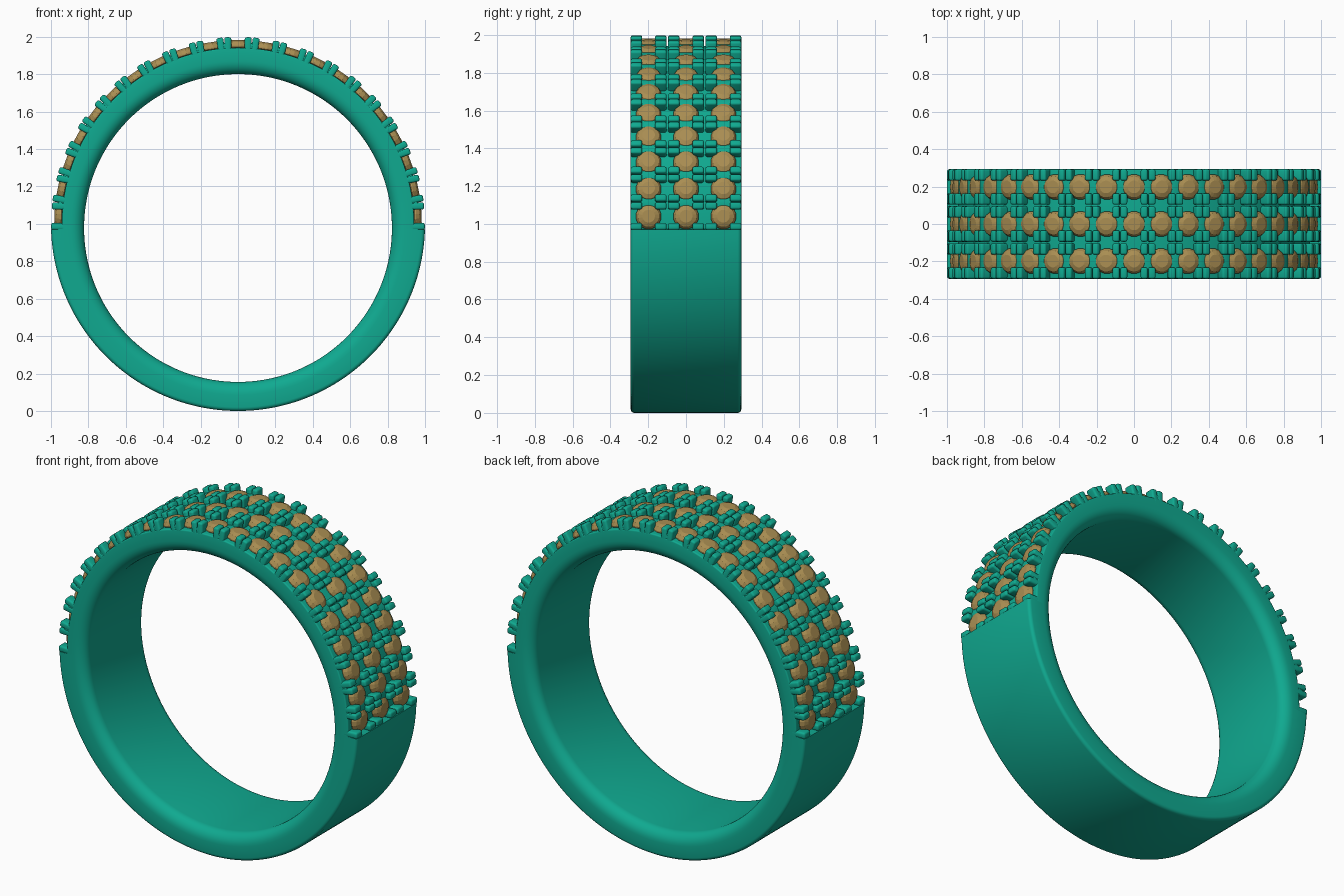
import bpy, bmesh, math
from mathutils import Matrix, Vector

if "Cube" in bpy.data.objects:
    bpy.data.objects.remove(bpy.data.objects["Cube"])

STONES, PITCH = 21, math.radians(8.76)
ROWS = (-0.198, 0.0, 0.198)
START = math.radians(-1.7)          # where the stone-set half begins
SEAT = 0.942                        # radius of the lowered seat floor


def material(name, rgb):
    m = bpy.data.materials.new(name)
    m.diffuse_color = (*rgb, 1)
    m.use_nodes = True
    m.node_tree.nodes["Principled BSDF"].inputs["Base Color"].default_value = m.diffuse_color
    return m


green = material("green_metal", (0.005, 0.40, 0.28))
bronze = material("bronze_stone", (0.40, 0.27, 0.085))


def finish(bm, name, mat, smooth=None):
    bmesh.ops.recalc_face_normals(bm, faces=bm.faces)
    me = bpy.data.meshes.new(name)
    bm.to_mesh(me)
    bm.free()
    ob = bpy.data.objects.new(name, me)
    bpy.context.collection.objects.link(ob)
    me.materials.append(mat)
    if smooth:
        bpy.ops.object.select_all(action='DESELECT')
        ob.select_set(True)
        bpy.context.view_layer.objects.active = ob
        bpy.ops.object.shade_smooth_by_angle(angle=math.radians(smooth))
    return ob


def bore(a):
    # Distance from the ring centre to the slightly lowered bore
    c, r = 0.022, 0.823
    s = math.sin(a)
    return -c * s + math.sqrt(r * r - c * c * (1 - s * s))


def section(a, outer):
    # Half profile (y, radius): outer fillet, flat side, large inner fillet
    b, f = bore(a), 0.02 if outer > 0.98 else 0.008
    half = [(0.293 - f + f * math.sin(t), outer - f + f * math.cos(t))
            for t in (i * math.pi / 8 for i in range(5))]
    half += [(0.233 + 0.06 * math.cos(t), b + 0.07 - 0.07 * math.sin(t))
             for t in (i * math.pi / 14 for i in range(8))]
    return half + [(-y, r) for y, r in reversed(half)]


# Band: plain lower part, lowered floor under the stones
def rings():
    end = math.pi - START
    for i in range(97):
        yield START + (end - START) * i / 96, SEAT
    for i in range(97):
        yield end + (2 * math.pi + START - end) * i / 96, 1.0


bm = bmesh.new()
loops = [[bm.verts.new((r * math.cos(a), y, 1 + r * math.sin(a))) for y, r in section(a, o)]
         for a, o in rings()]
for k, la in enumerate(loops):
    lb = loops[(k + 1) % len(loops)]
    n = len(la)
    for j in range(n):
        bm.faces.new((la[j], la[(j + 1) % n], lb[(j + 1) % n], lb[j]))
bmesh.ops.remove_doubles(bm, verts=bm.verts, dist=1e-5)
finish(bm, "ring_band", green, 35)


def frame(i, y):
    # Local x = along the band, y = across, z = outward
    a = math.pi / 2 + (i - (STONES - 1) / 2) * PITCH
    return Matrix.Translation((0, y, 1)) @ Matrix.Rotation(math.pi / 2 - a, 4, 'Y')


def scatter(template, matrices, name, mat, smooth=None):
    out = bmesh.new()
    me = bpy.data.meshes.new("template")
    template.to_mesh(me)
    template.free()
    for m in matrices:
        part = me.copy()
        part.transform(m)
        out.from_mesh(part)
        bpy.data.meshes.remove(part)
    bpy.data.meshes.remove(me)
    return finish(out, name, mat, smooth)


seats = [frame(i, y) for y in ROWS for i in range(STONES)]

# Stones: faceted crown, table and pavilion
st = bmesh.new()
prof = [(0.012, 0.895), (0.068, 0.945), (0.068, 0.953), (0.056, 0.972), (0.034, 0.982)]
N = 16
sr = [[st.verts.new((r * math.cos(2 * math.pi * (j + .5) / N), r * math.sin(2 * math.pi * (j + .5) / N), z))
       for j in range(N)] for r, z in prof]
for lo, hi in zip(sr, sr[1:]):
    for j in range(N):
        st.faces.new((lo[j], lo[(j + 1) % N], hi[(j + 1) % N], hi[j]))
st.faces.new(sr[-1])
st.faces.new(sr[0][::-1])
scatter(st, seats, "stones", bronze)

# Prongs: rounded blocks at the four corners of every stone
pr = bmesh.new()
bmesh.ops.create_cube(pr, size=1, matrix=Matrix.Translation((0.0545, 0.0645, 0.9555))
                      @ Matrix.Diagonal((0.037, 0.061, 0.085, 1)))
top = [e for e in pr.edges if any(v.co.z > 0.96 for v in e.verts)]
bmesh.ops.bevel(pr, geom=top, offset=0.011, segments=3, profile=0.5, affect='EDGES')
corners = [m @ Matrix.Diagonal((sx, sy, 1, 1)) for m in seats for sx in (1, -1) for sy in (1, -1)]
scatter(pr, corners, "prongs", green, 35)

# Saddles: small bridges filling the floor between neighbouring stones
sd = bmesh.new()
bmesh.ops.create_cube(sd, size=1, matrix=Matrix.Translation((0, 0, 0.945))
                      @ Matrix.Diagonal((0.05, 0.184, 0.05, 1)))
bmesh.ops.bevel(sd, geom=[e for e in sd.edges if all(v.co.z > 0.95 for v in e.verts)],
                offset=0.008, segments=2, profile=0.5, affect='EDGES')
bridges = [frame(i + 0.5, y) for y in ROWS for i in range(STONES - 1)]
scatter(sd, bridges, "saddles", green, 35)
